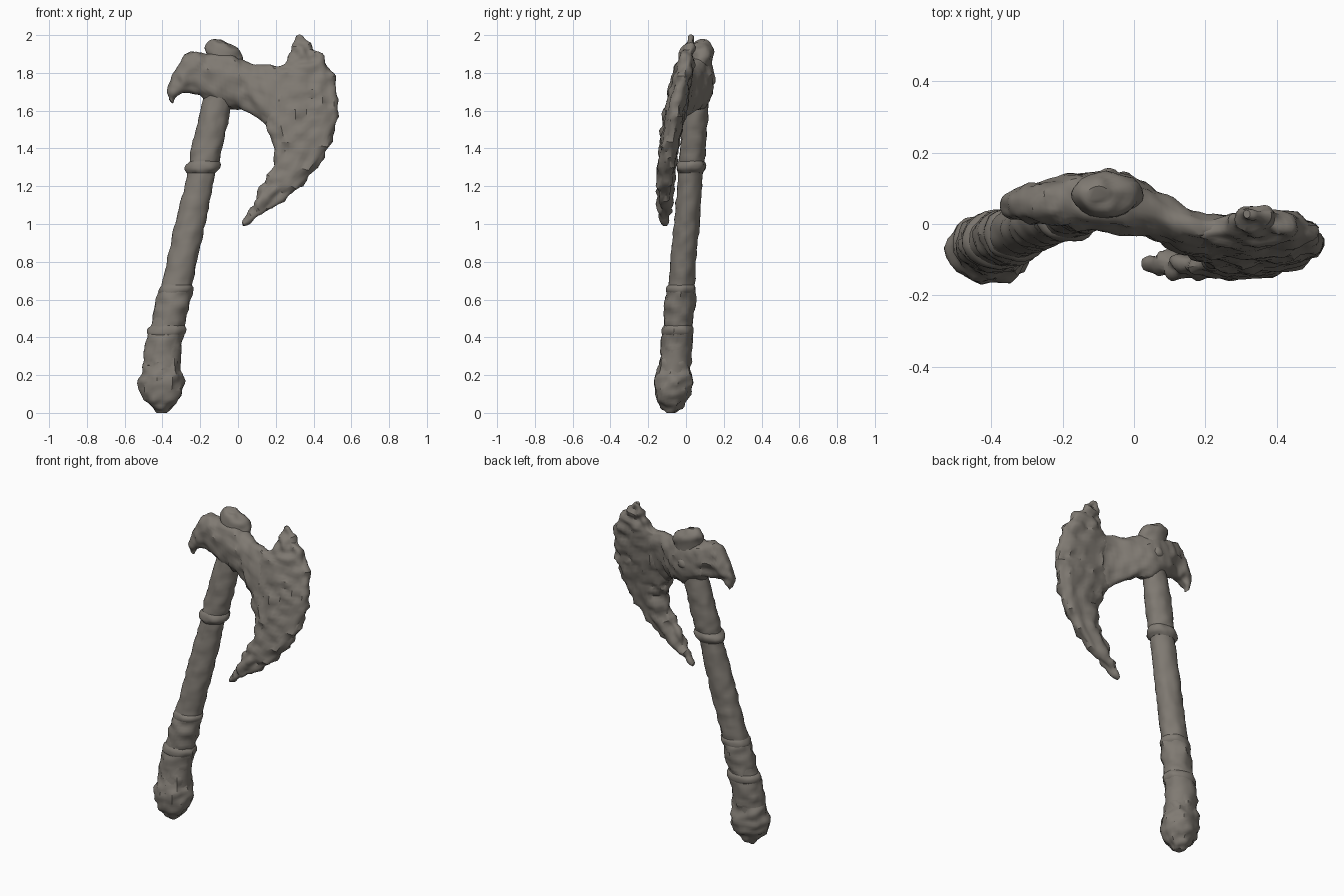
import bpy, bmesh, math
from mathutils import Vector, noise

cube = bpy.data.objects.get("Cube")
if cube:
    bpy.data.objects.remove(cube)

stone = bpy.data.materials.new("weathered_grey_brown")
stone.use_nodes = True
COLOUR = (0.215, 0.195, 0.17, 1)
stone.diffuse_color = COLOUR
stone.node_tree.nodes["Principled BSDF"].inputs["Base Color"].default_value = COLOUR
stone.node_tree.nodes["Principled BSDF"].inputs["Roughness"].default_value = 0.9


def smooth_path(points, steps):
    """Spline through tuples of any length."""
    pts = [points[0]] + list(points) + [points[-1]]
    out = []
    for i in range(1, len(pts) - 2):
        for s in range(steps):
            t = s / steps
            out.append([0.5 * (2 * b + (c - a) * t + (2 * a - 5 * b + 4 * c - d) * t * t
                               + (3 * b - a - 3 * c + d) * t ** 3)
                        for a, b, c, d in zip(*pts[i - 1:i + 3])])
    return out + [list(points[-1])]


def loft(name, stations, sides, rough, steps=5, power=1.0, bend=None):
    """Stations are (ax, az, bx, bz, y, half depth): rings spanning a to b."""
    bm = bmesh.new()
    rings = []
    for ax, az, bx, bz, y, h in smooth_path(stations, steps):
        ring = []
        for k in range(sides):
            c, s = math.cos(math.tau * k / sides), math.sin(math.tau * k / sides)
            x = (ax + bx) / 2 + (bx - ax) / 2 * c
            z = (az + bz) / 2 + (bz - az) / 2 * c
            base = bend(x, y, z) if bend else y
            ring.append(bm.verts.new((x, base + h * math.copysign(abs(s) ** power, s), z)))
        rings.append(ring)
    for lo, hi in zip(rings, rings[1:]):
        for k in range(sides):
            n = (k + 1) % sides
            bm.faces.new((lo[k], lo[n], hi[n], hi[k]))
    bm.faces.new(rings[0])
    bm.faces.new(rings[-1])
    return finish(name, bm, rough)


def finish(name, bm, rough):
    """Roughen the surface like worn carving, then make the object."""
    bmesh.ops.recalc_face_normals(bm, faces=bm.faces)
    bm.normal_update()
    moves = [(v, v.normal * rough * noise.noise(v.co * 22)) for v in bm.verts]
    for v, move in moves:
        v.co += move
        v.co.z = max(v.co.z, 0)
    mesh = bpy.data.meshes.new(name)
    bm.to_mesh(mesh)
    bm.free()
    mesh.materials.append(stone)
    obj = bpy.data.objects.new(name, mesh)
    bpy.context.collection.objects.link(obj)
    bpy.ops.object.select_all(action='DESELECT')
    obj.select_set(True)
    bpy.context.view_layer.objects.active = obj
    bpy.ops.object.shade_smooth_by_angle(angle=math.radians(35))
    return obj


def shaft(name, profile, rough, steps=5):
    """Round part following the leaning handle axis, from (z, radius) pairs."""
    stations = []
    for z, r in profile:
        x = max(-0.402, -0.475 + 0.222 * z)
        stations.append((x - r, z, x + r, z, -0.08 + 0.083 * z, r * 0.85))
    return loft(name, stations, 28, rough, steps)


# Handle, pommel and bindings
shaft("handle", [(0.2, 0.1), (0.4, 0.09), (0.6, 0.083), (0.8, 0.08), (1.0, 0.08),
                 (1.25, 0.074), (1.4, 0.082), (1.6, 0.078), (1.8, 0.07)], 0.008, 9)
shaft("pommel", [(0, 0.025), (0.04, 0.07), (0.1, 0.11), (0.17, 0.118),
                 (0.23, 0.103), (0.28, 0.095)], 0.018)
shaft("grip_wrap", [(0.25, 0.097), (0.34, 0.098), (0.43, 0.096), (0.46, 0.086),
                    (0.55, 0.092), (0.63, 0.09), (0.68, 0.08)], 0.014)
for label, z, r in (("lower", 0.43, 0.1), ("middle", 0.65, 0.09), ("upper", 1.3, 0.091)):
    shaft(label + "_binding", [(z - 0.03, r - 0.016), (z - 0.01, r), (z + 0.015, r),
                               (z + 0.035, r - 0.016)], 0.008, 3)

# Crescent blade, sweeping forward towards its lower tip
BLADE = [(0.325, 2.0, 0.305, 1.995, 0, 0.01), (0.39, 1.94, 0.29, 1.92, 0, 0.03),
         (0.46, 1.87, 0.25, 1.85, 0, 0.04), (0.51, 1.78, 0.17, 1.81, 0, 0.05),
         (0.525, 1.66, 0.14, 1.68, 0, 0.055), (0.52, 1.55, 0.15, 1.53, 0, 0.055),
         (0.47, 1.38, 0.19, 1.42, 0, 0.05), (0.36, 1.23, 0.18, 1.29, 0, 0.045),
         (0.22, 1.11, 0.12, 1.19, 0, 0.04), (0.11, 1.04, 0.08, 1.1, 0, 0.03),
         (0.03, 0.995, 0.03, 1.005, 0, 0.012)]
loft("blade", BLADE, 40, 0.022, 6, 0.75,
     lambda x, y, z: -0.115 + 0.18 * max(0, z - 1.15) ** 1.4)

# Head from the hooked beak, over the handle, to the neck of the blade
HEAD = [(-0.37, 1.66, -0.345, 1.64, 0.05, 0.015), (-0.365, 1.74, -0.315, 1.68, 0.055, 0.035),
        (-0.33, 1.83, -0.27, 1.695, 0.055, 0.05), (-0.25, 1.91, -0.21, 1.69, 0.06, 0.065),
        (-0.16, 1.9, -0.16, 1.65, 0.065, 0.08), (-0.03, 1.9, -0.06, 1.61, 0.06, 0.085),
        (0.06, 1.85, 0.03, 1.6, 0.035, 0.07), (0.17, 1.84, 0.13, 1.54, -0.02, 0.055),
        (0.28, 1.83, 0.24, 1.48, -0.03, 0.045)]
loft("head_and_beak", HEAD, 36, 0.016, 6, 0.8,
     lambda x, y, z: y + max(0, x) * (z - 1.72))

# Knob above the handle and a boss on the back
KNOB = [(-0.15, 1.8, 0.0, 1.8, 0.08, 0.05), (-0.165, 1.88, 0.025, 1.86, 0.08, 0.06),
        (-0.175, 1.93, 0.015, 1.91, 0.085, 0.062), (-0.155, 1.965, -0.03, 1.945, 0.085, 0.045),
        (-0.13, 1.978, -0.07, 1.968, 0.085, 0.02)]
loft("top_knob", KNOB, 24, 0.012, 4)
bm = bmesh.new()
bmesh.ops.create_icosphere(bm, subdivisions=3, radius=0.04)
bmesh.ops.translate(bm, verts=bm.verts, vec=Vector((-0.07, 0.118, 1.76)))
finish("back_boss", bm, 0.01)
